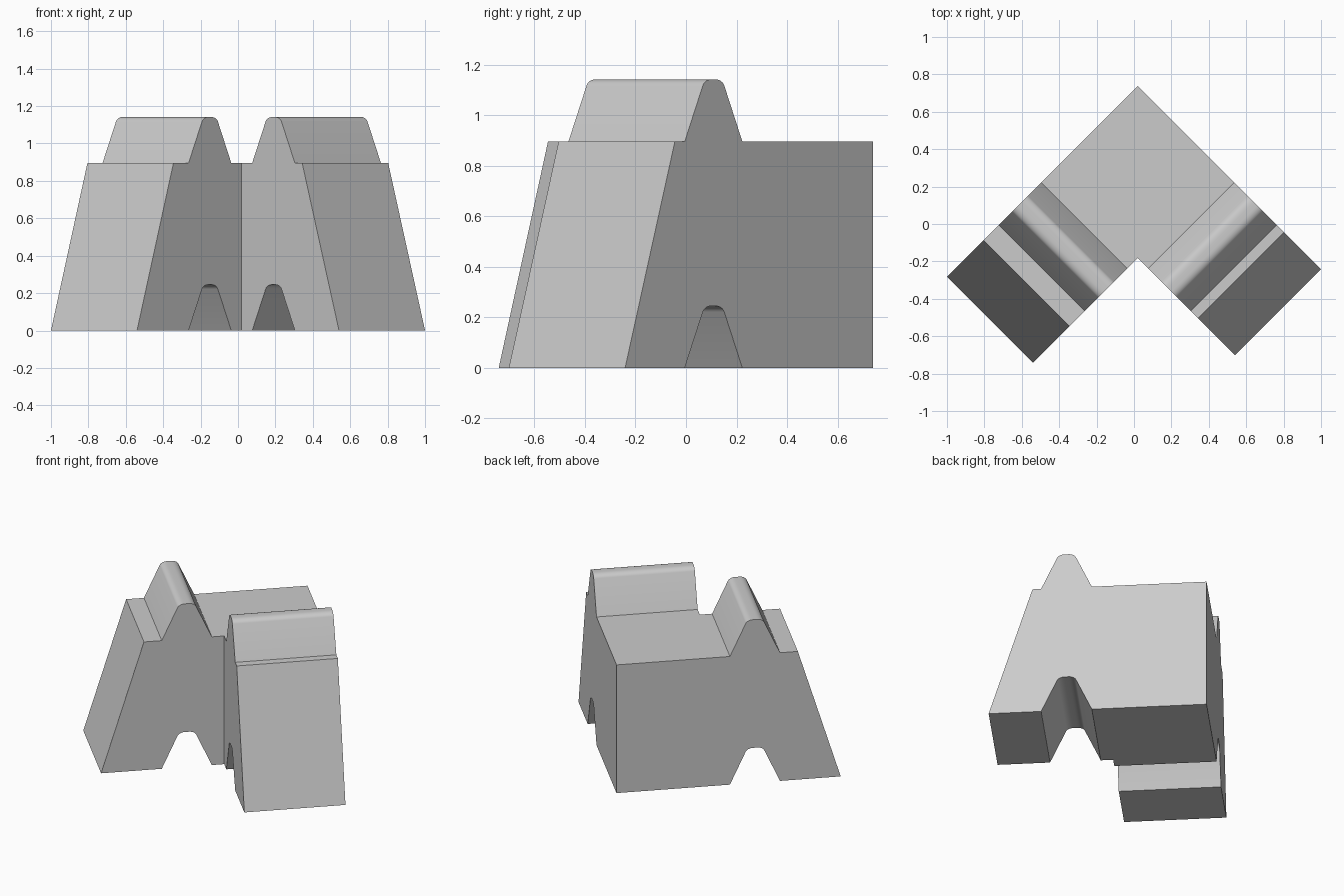
import bpy, bmesh, math

if "Cube" in bpy.data.objects:
    bpy.data.objects.remove(bpy.data.objects["Cube"])

X0, Y0 = 0.02, 0.739      # outer corner in plan
W = 0.46                  # arm width, measured along x
TOP = 0.896
C = 0.63                  # centre of ridge and notch along each arm


def bump(z):
    """Rounded trapezoid outline, used for both the ridge and the notch."""
    half, flat, r, h, n = 0.114, 0.01, 0.034, 0.245, 6
    a0 = math.radians(18)
    right = [(half, 0)]
    for i in range(n + 1):
        a = a0 + (math.pi / 2 - a0) * i / n
        right.append((flat + r * math.cos(a), h - r + r * math.sin(a)))
    left = [(-x, y) for x, y in reversed(right)]
    return [(C + x, z + y) for x, y in right + left]


def place(side, t, s, z):
    # t runs along the arm from the outer corner, s runs across it
    return (X0 + side * (t - s), Y0 - t - s, z)


bm = bmesh.new()


def face(pts, smooth=False):
    f = bm.faces.new([bm.verts.new(p) for p in pts])
    f.smooth = smooth


# Two arms: ridge on top, matching notch below, sloping end
for side, foot, head in ((-1, 1.02, 0.825), (1, 0.98, 0.783)):
    prof = [(W, 0)] + bump(0)[::-1] + [(foot, 0), (head, TOP)] + bump(TOP) + [(W, TOP)]
    for s in (0, W):
        face([place(side, t, s, z) for t, z in prof])
    for (t0, z0), (t1, z1) in zip(prof, prof[1:]):
        face([place(side, t0, 0, z0), place(side, t1, 0, z1),
              place(side, t1, W, z1), place(side, t0, W, z0)], True)

# Square corner joining the arms
for z in (0, TOP):
    face([place(1, t, s, z) for t, s in ((0, 0), (W, 0), (W, W), (0, W))])
for side in (-1, 1):
    face([place(side, t, 0, z) for t, z in ((0, 0), (W, 0), (W, TOP), (0, TOP))])

# Weld, then merge coplanar seams
bmesh.ops.remove_doubles(bm, verts=bm.verts, dist=1e-4)
bmesh.ops.dissolve_limit(bm, angle_limit=math.radians(0.5), verts=bm.verts, edges=bm.edges)
bmesh.ops.recalc_face_normals(bm, faces=bm.faces)

mesh = bpy.data.meshes.new("corner_block")
bm.to_mesh(mesh)
bm.free()
block = bpy.data.objects.new("corner_block", mesh)
bpy.context.collection.objects.link(block)
bpy.context.view_layer.objects.active = block
block.select_set(True)
bpy.ops.object.shade_smooth_by_angle(angle=math.radians(30))
